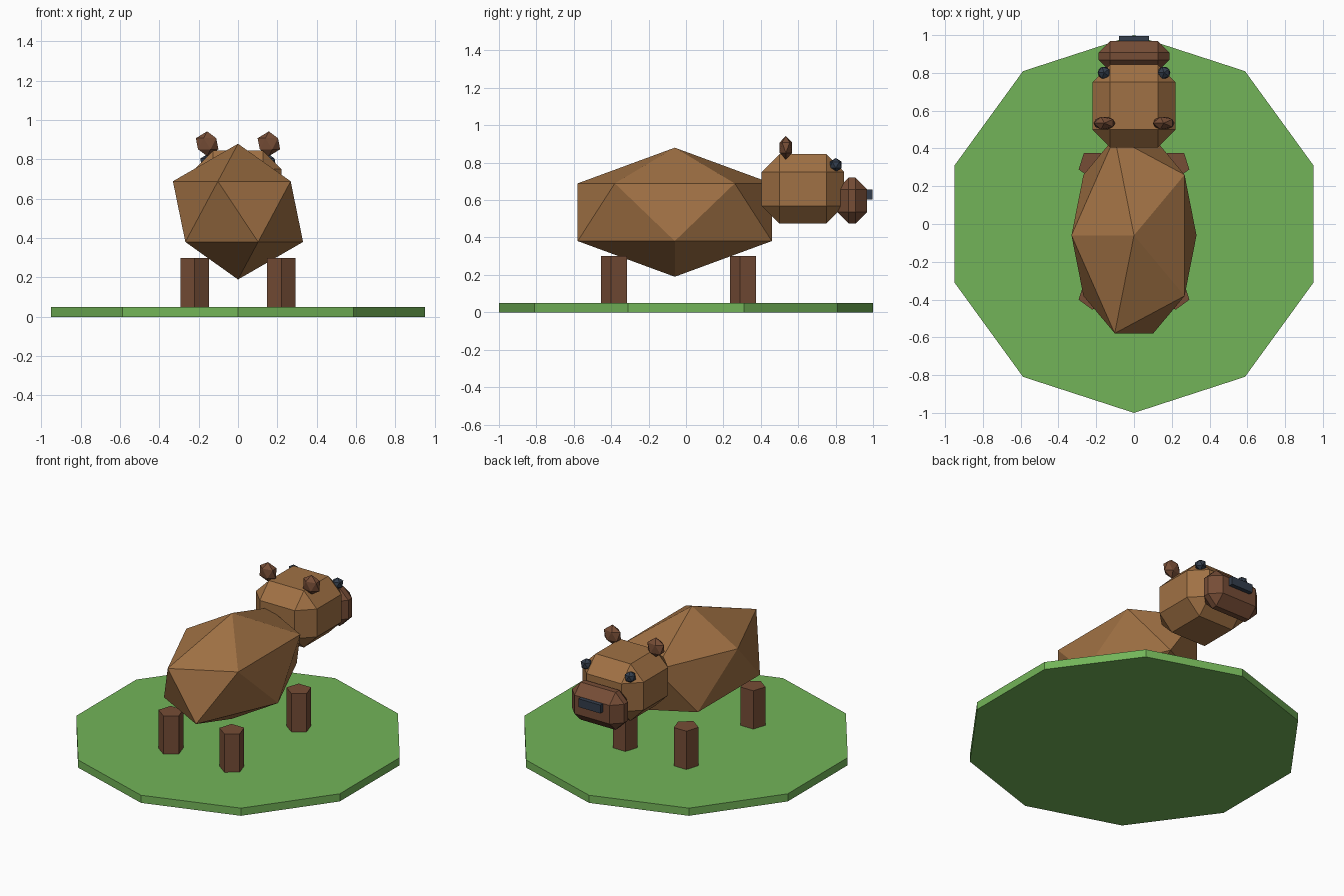
import bpy, bmesh, math
from mathutils import Matrix

if "Cube" in bpy.data.objects:
    bpy.data.objects.remove(bpy.data.objects["Cube"])


def material(name, rgb):
    m = bpy.data.materials.new(name)
    m.diffuse_color = (*rgb, 1)
    m.use_nodes = True
    m.node_tree.nodes["Principled BSDF"].inputs["Base Color"].default_value = m.diffuse_color
    return m


GRASS = material("grass green", (0.171, 0.456, 0.098))
FUR = material("fur brown", (0.352, 0.165, 0.058))
DARK_FUR = material("dark brown", (0.181, 0.074, 0.037))
SLATE = material("dark slate", (0.034, 0.048, 0.072))
TURN = Matrix.Rotation(math.pi, 4, 'Z')


def finish(name, bm, mat, loc):
    me = bpy.data.meshes.new(name)
    bmesh.ops.recalc_face_normals(bm, faces=bm.faces[:])
    bm.to_mesh(me)
    bm.free()
    me.materials.append(mat)
    ob = bpy.data.objects.new(name, me)
    ob.location = loc
    bpy.context.collection.objects.link(ob)
    return ob


def ball(name, loc, radii, mat):
    bm = bmesh.new()
    bmesh.ops.create_icosphere(bm, subdivisions=1, radius=1,
                               matrix=Matrix.Diagonal((*radii, 1)) @ TURN)
    return finish(name, bm, mat, loc)


def prism(name, loc, sides, radius, height, mat):
    # one corner points towards -y
    bm = bmesh.new()
    ring = [bm.verts.new((radius * math.sin(a), -radius * math.cos(a), 0))
            for a in (math.tau * i / sides for i in range(sides))]
    base = bm.faces.new(ring)
    ext = bmesh.ops.extrude_face_region(bm, geom=[base], use_keep_orig=True)
    top = [v for v in ext["geom"] if isinstance(v, bmesh.types.BMVert)]
    bmesh.ops.translate(bm, verts=top, vec=(0, 0, height))
    return finish(name, bm, mat, loc)


def box(name, loc, size, mat, bevel=0):
    bm = bmesh.new()
    bmesh.ops.create_cube(bm, size=1, matrix=Matrix.Diagonal((*size, 1)))
    if bevel:
        bmesh.ops.bevel(bm, geom=bm.edges[:], offset=bevel, segments=1,
                        affect='EDGES', profile=0.5)
    return finish(name, bm, mat, loc)


# Grass disc
prism("grass_base", (0, 0, 0), 10, 1.0, 0.05, GRASS)

# Body, head and snout
ball("body", (0, -0.06, 0.535), (0.37, 0.61, 0.345), FUR)
box("head", (0, 0.625, 0.66), (0.44, 0.44, 0.37), FUR, 0.094)
box("snout", (0, 0.888, 0.597), (0.376, 0.162, 0.245), DARK_FUR, 0.062)
box("nose", (0, 0.975, 0.63), (0.158, 0.042, 0.054), SLATE)

# Paired parts
for side, s in (("left", -1), ("right", 1)):
    ball(f"{side}_ear", (s * 0.157, 0.534, 0.88), (0.064, 0.039, 0.063), DARK_FUR)
    ball(f"{side}_eye", (s * 0.159, 0.801, 0.788), (0.037, 0.037, 0.037), SLATE)
    for end, y in (("front", 0.313), ("back", -0.377)):
        prism(f"{end}_{side}_leg", (s * 0.22, y, 0.045), 5, 0.077, 0.255, DARK_FUR)
